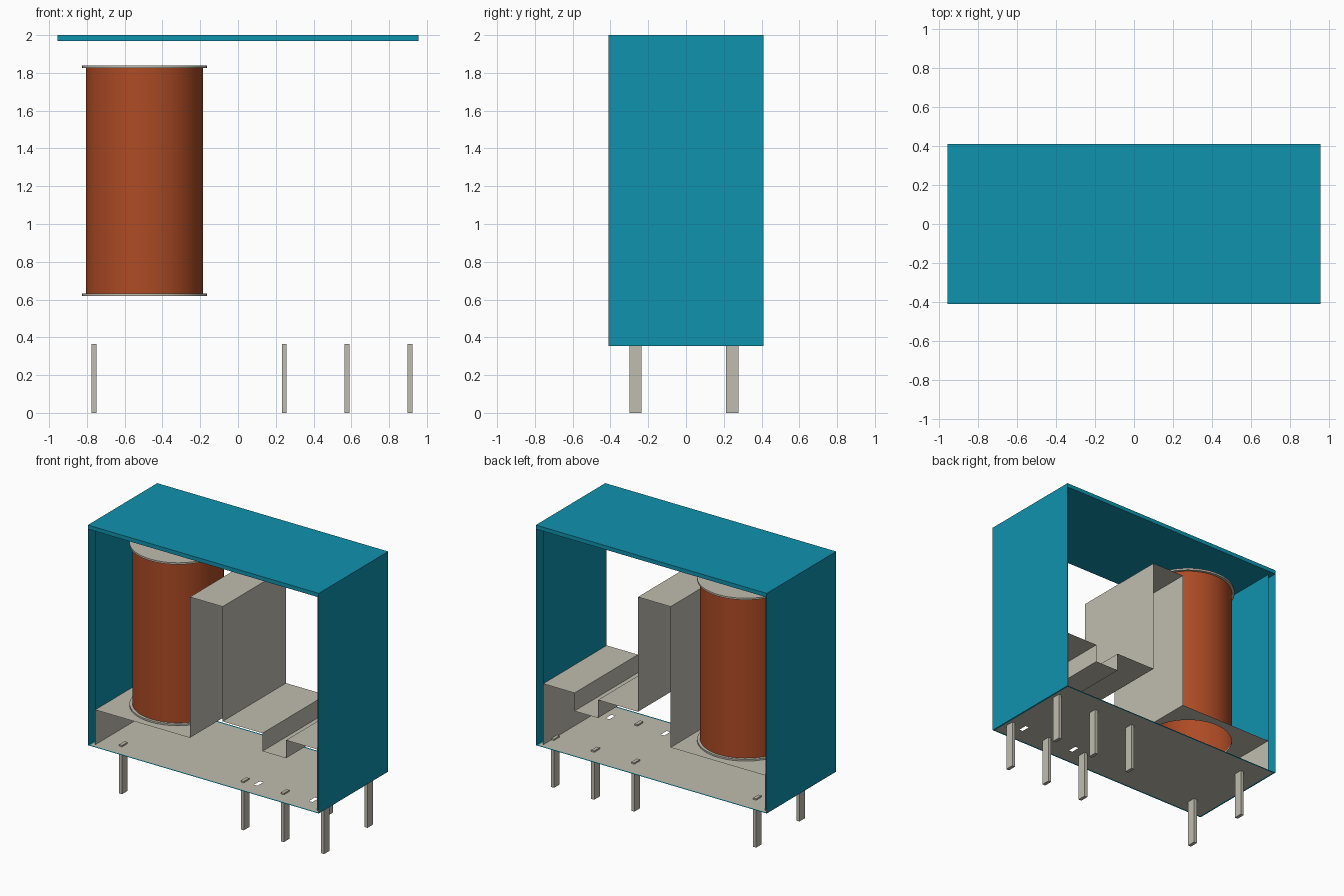
import bpy, bmesh, math

cube = bpy.data.objects.get("Cube")
if cube:
    bpy.data.objects.remove(cube, do_unlink=True)


def material(name, rgb):
    m = bpy.data.materials.new(name)
    m.use_nodes = True
    m.diffuse_color = (*rgb, 1)
    m.node_tree.nodes["Principled BSDF"].inputs["Base Color"].default_value = (*rgb, 1)
    return m


TEAL = material("teal plastic", (0.005, 0.29, 0.42))
GREY = material("warm grey metal", (0.53, 0.51, 0.43))
COPPER = material("copper winding", (0.42, 0.07, 0.018))

HALF_X, HALF_Y = 0.955, 0.41      # case outside
IN_X, IN_Y = 0.922, 0.375         # case inside
FLOOR, TOP, WALL = 0.354, 2.0, 0.03
COIL_X, COIL_R = -0.495, 0.31


def finish(bm, name, mat, normals=True):
    if normals:
        bmesh.ops.recalc_face_normals(bm, faces=bm.faces)
    mesh = bpy.data.meshes.new(name)
    bm.to_mesh(mesh)
    bm.free()
    mesh.materials.append(mat)
    ob = bpy.data.objects.new(name, mesh)
    bpy.context.collection.objects.link(ob)
    return ob


def box(name, mat, x, y, z):
    bm = bmesh.new()
    bmesh.ops.create_cube(bm, size=1)
    for v in bm.verts:
        for i, (lo, hi) in enumerate((x, y, z)):
            v.co[i] = lo if v.co[i] < 0 else hi
    return finish(bm, name, mat)


def sheet(name, mat, points, half_y):
    """Thin sheet: an x-z profile swept along y."""
    bm = bmesh.new()
    rows = [[bm.verts.new((x, y, z)) for x, z in points] for y in (-half_y, half_y)]
    for i in range(len(points) - 1):
        bm.faces.new((rows[0][i], rows[0][i + 1], rows[1][i + 1], rows[1][i]))
    return finish(bm, name, mat)


def rect(cx, cy, hx, hy):
    return [(cx - hx, cy - hy), (cx + hx, cy - hy), (cx + hx, cy + hy), (cx - hx, cy + hy)]


def circle(cx, cy, r, n=64):
    return [(cx + r * math.cos(math.tau * i / n), cy + r * math.sin(math.tau * i / n))
            for i in range(n)]


def flat_plate(name, mat, z, loops):
    """Flat plate: first loop is the outline, the others are holes."""
    bm = bmesh.new()
    edges = []
    for loop in loops:
        vs = [bm.verts.new((x, y, z)) for x, y in loop]
        edges += [bm.edges.new((vs[i - 1], vs[i])) for i in range(len(vs))]
    bmesh.ops.triangle_fill(bm, use_beauty=True, edges=edges, normal=(0, 0, 1))
    return finish(bm, name, mat)


def cylinder(name, mat, r, z0, z1, capped):
    bm = bmesh.new()
    bmesh.ops.create_cone(bm, cap_ends=capped, segments=64, radius1=r, radius2=r, depth=z1 - z0)
    bmesh.ops.translate(bm, verts=bm.verts, vec=(COIL_X, 0, (z0 + z1) / 2))
    for f in bm.faces:
        f.smooth = abs(f.normal.z) < 0.5
    for e in bm.edges:
        if len(e.link_faces) == 2 and e.calc_face_angle(0) > 1:
            e.smooth = False
    return finish(bm, name, mat, False)


# Case: top slab, thin outer and inner side walls, lower rim
box("case_top", TEAL, (-HALF_X, HALF_X), (-HALF_Y, HALF_Y), (TOP - WALL, TOP))
for side, s in (("left", 1), ("right", -1)):
    sheet(f"case_outer_wall_{side}", TEAL, [(s * HALF_X, FLOOR), (s * HALF_X, TOP - WALL)], HALF_Y)
    sheet(f"case_inner_wall_{side}", TEAL, [(s * IN_X, FLOOR), (s * IN_X, TOP - WALL)], IN_Y)
base = rect(0, 0, HALF_X - 0.013, HALF_Y - 0.013)
flat_plate("case_lower_rim", TEAL, FLOOR, [rect(0, 0, HALF_X, HALF_Y), base])

# Base plate with two slots
flat_plate("base_plate", GREY, FLOOR,
           [base] + [rect(x, -0.25, 0.015, 0.034) for x in (0.345, 0.8)])

# Terminal pins in two rows
for row, y in (("front", -0.267), ("back", 0.245)):
    for i, x in enumerate((-0.762, 0.245, 0.577, 0.91)):
        box(f"pin_{row}_{i + 1}", GREY, (x - 0.0125, x + 0.0125),
            (y - 0.0325, y + 0.0325), (0, 0.365))

# Folded metal yoke: leg, coil shelf with round opening, tall arch and stepped contacts
LEG, SHELF, ARCH, STEP, DIP = 0.918, 0.615, 0.135, 0.81, 0.675
sheet("yoke_leg", GREY, [(-LEG, FLOOR), (-LEG, SHELF)], IN_Y)
flat_plate("yoke_shelf", GREY, SHELF,
           [rect(-(LEG + ARCH) / 2, 0, (LEG - ARCH) / 2, IN_Y), circle(COIL_X, 0, COIL_R)])
sheet("yoke_arch_and_contacts", GREY,
      [(-ARCH, SHELF), (-ARCH, 1.668), (ARCH, 1.668), (ARCH, STEP), (0.465, STEP),
       (0.465, DIP), (0.66, DIP), (0.66, STEP), (LEG, STEP), (LEG, FLOOR)], IN_Y)

# Coil with flanges
cylinder("coil_winding", COPPER, COIL_R, 0.62, 1.826, False)
cylinder("coil_top_flange", GREY, 0.33, 1.825, 1.838, True)
ring = flat_plate("coil_bottom_flange", GREY, 0.626,
                  [circle(COIL_X, 0, 0.33), circle(COIL_X, 0, COIL_R - 0.002)])
solid = ring.modifiers.new("thickness", 'SOLIDIFY')
solid.thickness = 0.012
solid.offset = 0
